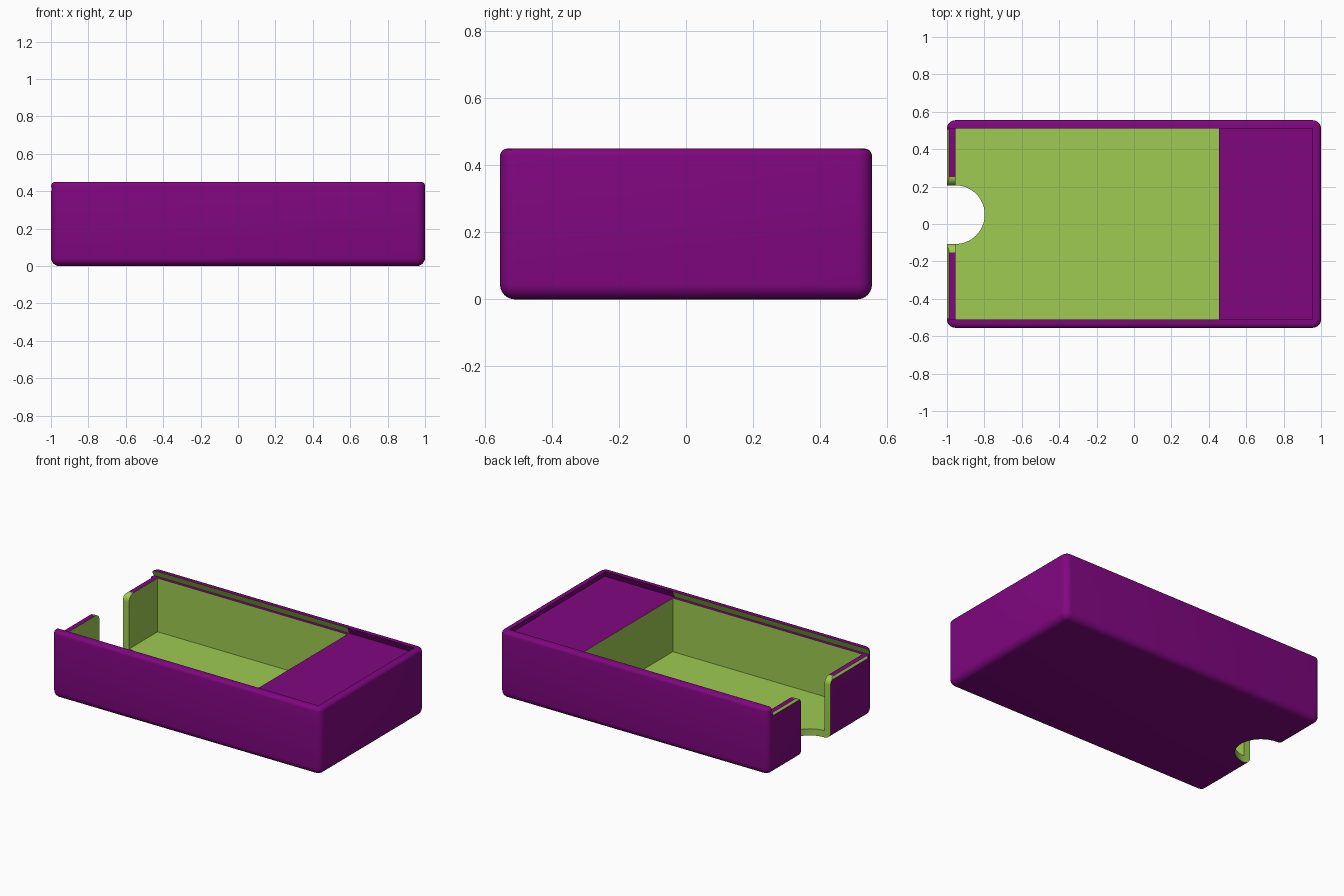
import bpy, bmesh, math

if "Cube" in bpy.data.objects:
    bpy.data.objects.remove(bpy.data.objects["Cube"])


def material(name, rgb):
    m = bpy.data.materials.new(name)
    m.diffuse_color = (*rgb, 1)
    m.use_nodes = True
    m.node_tree.nodes["Principled BSDF"].inputs["Base Color"].default_value = m.diffuse_color
    return m


PURPLE = material("purple", (0.216, 0.002, 0.216))
GREEN = material("lime green", (0.337, 0.597, 0.082))

WALL = 0.045            # wall and floor thickness
HX, HY, TOP = 1.0, 0.555, 0.45
LEDGE = 0.405           # height of the lid channel floor
SPLIT = 0.455           # end of the open compartment
NOTCH_Y, NOTCH_R = 0.05, 0.157


def make_object(name, bm, mats):
    bmesh.ops.recalc_face_normals(bm, faces=bm.faces)
    me = bpy.data.meshes.new(name)
    bm.to_mesh(me)
    bm.free()
    for m in mats:
        me.materials.append(m)
    ob = bpy.data.objects.new(name, me)
    bpy.context.collection.objects.link(ob)
    return ob


def box(x0, x1, y0, y1, z0, z1):
    bm = bmesh.new()
    bmesh.ops.create_cube(bm, size=1)
    for v in bm.verts:
        v.co = (x1 if v.co.x > 0 else x0, y1 if v.co.y > 0 else y0, z1 if v.co.z > 0 else z0)
    return bm


def loft(sections):
    """Closed solid through matching rings of points."""
    bm = bmesh.new()
    rings = [[bm.verts.new(p) for p in s] for s in sections]
    n = len(rings[0])
    for a, b in zip(rings, rings[1:]):
        for i in range(n):
            j = (i + 1) % n
            bm.faces.new((a[i], a[j], b[j], b[i]))
    bm.faces.new(rings[0])
    bm.faces.new(rings[-1])
    return bm


def cut(target, cutter):
    mod = target.modifiers.new("cut", 'BOOLEAN')
    mod.operation = 'DIFFERENCE'
    mod.solver = 'EXACT'
    mod.material_mode = 'TRANSFER'
    mod.object = cutter
    bpy.context.view_layer.objects.active = target
    bpy.ops.object.modifier_apply(modifier=mod.name)
    bpy.data.objects.remove(cutter)


# Rounded outer block
bm = box(-HX, HX, -HY, HY, 0, TOP)
lower = [e for e in bm.edges if min(v.co.z for v in e.verts) < 0.01]
bmesh.ops.bevel(bm, geom=lower, offset=0.045, segments=6, profile=0.5, affect='EDGES')
rim = [e for e in bm.edges if min(v.co.z for v in e.verts) > TOP - 0.001]
bmesh.ops.bevel(bm, geom=rim, offset=0.022, segments=4, profile=0.5, affect='EDGES')
tray = make_object("box_tray", bm, [PURPLE])

# Dovetail lid channel, open at the left end
Z1 = TOP + 0.02
y_low, y_high = 0.53, 0.501
ring = [(-y_low, LEDGE), (y_low, LEDGE), (y_high, Z1), (-y_high, Z1)]
bm = loft([[(-1.1, y, z) for y, z in ring],
           [(SPLIT, y, z) for y, z in ring],
           [(0.975 if z == LEDGE else 0.946, y, z) for y, z in ring]])
bmesh.ops.recalc_face_normals(bm, faces=bm.faces)
for f in bm.faces:
    inner_side = f.normal.z > -0.9 and f.calc_center_median().x < SPLIT
    f.material_index = 1 if inner_side else 0
cut(tray, make_object("channel_cutter", bm, [PURPLE, GREEN]))

# Open compartment
cut(tray, make_object("pocket_cutter", box(-HX + WALL, SPLIT, -0.51, 0.51, WALL, 0.42), [GREEN]))

# Small chamfer on the outer edge of the low end wall
tri = [(-1.02, 0.37), (-0.988, LEDGE + 0.0005), (-1.02, LEDGE + 0.0005)]
cut(tray, make_object("chamfer_cutter", loft([[(x, y, z) for x, z in tri] for y in (-0.505, 0.505)]), [GREEN]))

# Finger notch: slot with rounded upper corners, then a round hole in the floor
R = 0.045
half = [(NOTCH_R, -0.1)]
for i in range(9):
    t = math.pi / 2 * i / 8
    half.append((NOTCH_R + R - R * math.cos(t), LEDGE - R + R * math.sin(t)))
half.append((NOTCH_R + R, 0.6))
profile = half + [(-y, z) for y, z in reversed(half)]
cut(tray, make_object("slot_cutter", loft(
    [[(x, NOTCH_Y + y, z) for y, z in profile] for x in (-1.1, -HX + WALL)]), [GREEN]))

N = 64
circle = [(-HX + WALL + NOTCH_R * math.cos(2 * math.pi * i / N),
           NOTCH_Y + NOTCH_R * math.sin(2 * math.pi * i / N)) for i in range(N)]
cut(tray, make_object("hole_cutter", loft([[(x, y, z) for x, y in circle] for z in (-0.1, 0.3)]), [GREEN]))

# Smooth rounded edges, keep the cut edges crisp
bpy.ops.object.select_all(action='DESELECT')
tray.select_set(True)
bpy.context.view_layer.objects.active = tray
bpy.ops.object.shade_smooth_by_angle(angle=math.radians(30))
